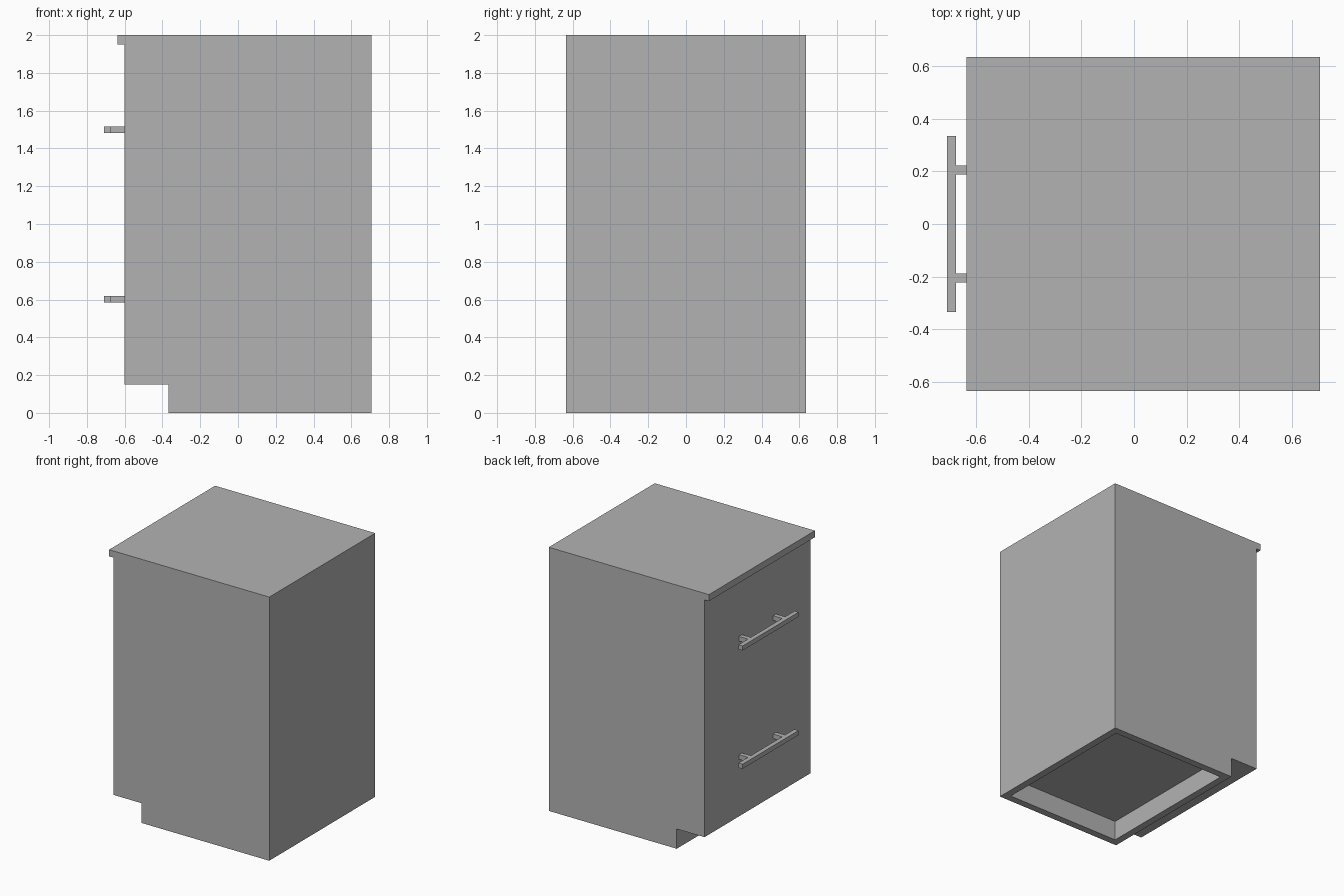
import bpy
import bmesh
from mathutils import Matrix, Vector

cube = bpy.data.objects.get("Cube")
if cube:
    bpy.data.objects.remove(cube, do_unlink=True)

grey = bpy.data.materials.new("plain_grey")
grey.use_nodes = True
colour = (0.45, 0.45, 0.45, 1)
grey.diffuse_color = colour
grey.node_tree.nodes["Principled BSDF"].inputs["Base Color"].default_value = colour

BACK, FRONT, HALF_WIDTH = 0.707, -0.6, 0.635
KICK = 0.15


def finish(bm, name):
    bmesh.ops.recalc_face_normals(bm, faces=bm.faces[:])
    mesh = bpy.data.meshes.new(name)
    bm.to_mesh(mesh)
    bm.free()
    mesh.materials.append(grey)
    obj = bpy.data.objects.new(name, mesh)
    bpy.context.collection.objects.link(obj)
    return obj


def box(bm, low, high):
    low, high = Vector(low), Vector(high)
    bmesh.ops.create_cube(bm, size=1, matrix=Matrix.Translation((low + high) / 2)
                          @ Matrix.Diagonal((*(high - low), 1)))


# Cabinet body: side profile with toe kick and worktop lip, extruded across
profile = [(BACK, 0), (BACK, 2), (-0.637, 2), (-0.637, 1.95),
           (FRONT, 1.95), (FRONT, KICK), (-0.367, KICK), (-0.367, 0)]
bm = bmesh.new()
side = bm.faces.new([bm.verts.new((x, -HALF_WIDTH, z)) for x, z in profile])
extruded = bmesh.ops.extrude_face_region(bm, geom=[side])["geom"]
verts = [v for v in extruded if isinstance(v, bmesh.types.BMVert)]
bmesh.ops.translate(bm, verts=verts, vec=(0, 2 * HALF_WIDTH, 0))
bmesh.ops.recalc_face_normals(bm, faces=bm.faces[:])

# Hollow plinth: inset the underside and push it up to the cabinet floor
base = next(f for f in bm.faces if all(v.co.z < 0.01 for v in f.verts))
bmesh.ops.inset_individual(bm, faces=[base], thickness=0.055, use_even_offset=True)
floor = bmesh.ops.extrude_discrete_faces(bm, faces=[base])["faces"][0]
bmesh.ops.translate(bm, verts=floor.verts[:], vec=(0, 0, KICK))
finish(bm, "cabinet_body")

# Drawer handles: square bar on two posts
for name, z in (("lower_handle", 0.601), ("upper_handle", 1.498)):
    bm = bmesh.new()
    bottom, top = z - 0.0175, z + 0.0175
    box(bm, (-0.71, -0.335, bottom), (-0.676, 0.335, top))
    for y in (-0.205, 0.205):
        box(bm, (-0.676, y - 0.0175, bottom), (FRONT, y + 0.0175, top))
    finish(bm, name)
